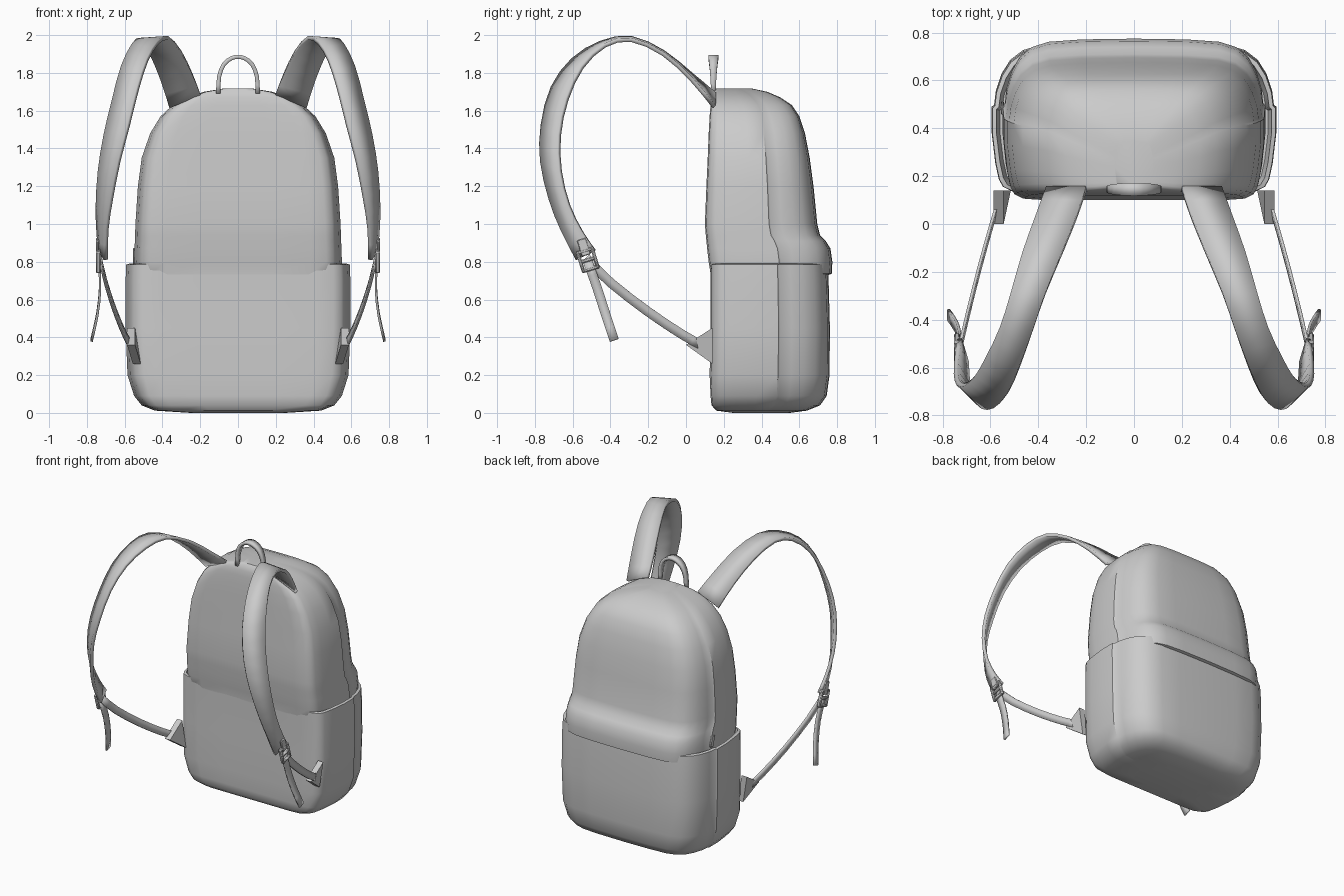
import bpy, bmesh, math
from mathutils import Vector

if "Cube" in bpy.data.objects:
    bpy.data.objects.remove(bpy.data.objects["Cube"])

grey = bpy.data.materials.new("grey fabric")
grey.diffuse_color = (0.6, 0.6, 0.6, 1)
grey.use_nodes = True
grey.node_tree.nodes["Principled BSDF"].inputs["Base Color"].default_value = grey.diffuse_color


def finish(name, bm, angle=40):
    bmesh.ops.recalc_face_normals(bm, faces=bm.faces)
    me = bpy.data.meshes.new(name)
    bm.to_mesh(me)
    bm.free()
    ob = bpy.data.objects.new(name, me)
    bpy.context.collection.objects.link(ob)
    me.materials.append(grey)
    bpy.ops.object.select_all(action='DESELECT')
    bpy.context.view_layer.objects.active = ob
    ob.select_set(True)
    bpy.ops.object.shade_smooth_by_angle(angle=math.radians(angle))
    return ob


# Half plan outline: fraction of half width, fraction of depth
OUTLINE = [(0, 0), (.35, 0), (.7, 0), (.85, .01), (.92, .04), (.95, .09), (.975, .2),
           (1, .4), (1, .57), (.983, .585), (.97, .68), (.93, .79), (.87, .88),
           (.78, .945), (.65, .98), (.4, .995), (0, 1)]


def loft(name, rows):
    """Stack plan outlines; each row is z, half width, front y, back y."""
    plan = OUTLINE + [(-u, v) for u, v in OUTLINE[-2:0:-1]]
    bm = bmesh.new()
    rings = [[bm.verts.new((u * w, f + v * (b - f), z)) for u, v in plan]
             for z, w, f, b in rows]
    n = len(plan)
    for r, s in zip(rings, rings[1:]):
        for i in range(n):
            j = (i + 1) % n
            bm.faces.new((r[i], r[j], s[j], s[i]))
    bm.faces.new(rings[0])
    bm.faces.new(rings[-1])
    return finish(name, bm)


def spline(pts, steps):
    """Catmull-Rom through the points."""
    p = [Vector(q) for q in pts]
    p = [2 * p[0] - p[1]] + p + [2 * p[-1] - p[-2]]
    out = []
    for i in range(1, len(p) - 2):
        a, b, c, d = p[i - 1:i + 3]
        for k in range(steps):
            t = k / steps
            out.append(.5 * (2 * b + (c - a) * t + (2 * a - 5 * b + 4 * c - d) * t * t
                             + (3 * b - a - 3 * c + d) * t ** 3))
    return out + [p[-2]]


def ribbon(name, edge_a, edge_b, thick, steps=2):
    """Flat band between two edge paths."""
    bm = bmesh.new()
    a = [bm.verts.new(v) for v in spline(edge_a, steps)]
    b = [bm.verts.new(v) for v in spline(edge_b, steps)]
    for i in range(len(a) - 1):
        bm.faces.new((a[i], a[i + 1], b[i + 1], b[i]))
    ob = finish(name, bm)
    m = ob.modifiers.new("thickness", 'SOLIDIFY')
    m.thickness, m.offset = thick, 0
    return ob


def webbing(name, path, width, thick):
    """Narrow band standing in the side plane."""
    p = [Vector(q) for q in path]
    a, b = [], []
    for i, q in enumerate(p):
        t = p[min(i + 1, len(p) - 1)] - p[max(i - 1, 0)]
        side = Vector((0, -t.z, t.y)).normalized() * width / 2
        a.append(q + side)
        b.append(q - side)
    return ribbon(name, a, b, thick)


def box(name, loc, size, tilt=0, bevel=.006):
    bm = bmesh.new()
    bmesh.ops.create_cube(bm, size=1)
    bmesh.ops.scale(bm, vec=size, verts=bm.verts)
    bmesh.ops.bevel(bm, geom=bm.edges[:], offset=bevel, segments=1, affect='EDGES')
    ob = finish(name, bm)
    ob.location, ob.rotation_euler = loc, (tilt, 0, 0)
    return ob


# Upper bag with the rolled flap at its lower back
loft("upper_bag", [
    (.73, .53, .13, .755), (.737, .545, .13, .772), (.80, .55, .12, .775),
    (.87, .548, .112, .765), (.91, .546, .108, .74), (.94, .545, .105, .71),
    (1.0, .543, .10, .695), (1.2, .53, .108, .675), (1.35, .51, .115, .655),
    (1.48, .465, .12, .63), (1.57, .41, .125, .60), (1.63, .345, .13, .56),
    (1.67, .275, .135, .50), (1.70, .18, .145, .43), (1.717, .08, .16, .35)])

# Wider lower bag with side pocket rims
loft("lower_bag", [
    (0, .25, .25, .55), (.012, .44, .16, .64), (.04, .51, .135, .71),
    (.09, .55, .13, .745), (.2, .585, .125, .76), (.45, .595, .13, .762),
    (.70, .595, .13, .755), (.785, .592, .13, .75), (.79, .575, .14, .735),
    (.70, .56, .15, .72)])

# Grab handle
hx = [(-.105, 1.69, .012), (-.1, 1.78, .016), (-.075, 1.845, .022), (-.035, 1.877, .026)]
hx = hx + [(0, 1.885, .027)] + [(-x, z, w) for x, z, w in hx[::-1]]
ribbon("grab_handle", [(x, .145 - w, z) for x, z, w in hx],
       [(x, .145 + w, z) for x, z, w in hx], .022)

# Zip pull tucked beside the pocket
box("zip_pull", (-.55, .485, .83), (.012, .035, .08), .3, .004)

# Shoulder strap edges
OUTER = [(.365, .15, 1.62), (.41, .03, 1.765), (.465, -.12, 1.90), (.515, -.29, 1.975),
         (.56, -.43, 1.945), (.615, -.55, 1.83), (.66, -.63, 1.66), (.705, -.67, 1.47),
         (.735, -.665, 1.28), (.745, -.62, 1.1), (.74, -.55, .96), (.73, -.48, .86)]
INNER = [(.20, .15, 1.69), (.24, .03, 1.79), (.30, -.12, 1.91), (.37, -.29, 1.985),
         (.425, -.45, 1.96), (.48, -.60, 1.87), (.53, -.71, 1.72), (.58, -.762, 1.52),
         (.63, -.765, 1.33), (.67, -.72, 1.13), (.695, -.66, .97), (.70, -.58, .81)]

for s, side in ((1, "right"), (-1, "left")):
    def flip(pts):
        return [(s * x, y, z) for x, y, z in pts]

    ribbon(side + "_shoulder_strap", flip(OUTER), flip(INNER), .022)
    webbing(side + "_lower_webbing", flip([(.73, -.53, .82), (.70, -.40, .69),
            (.65, -.2, .535), (.60, -.02, .415), (.57, .08, .36)]), .05, .012)
    webbing(side + "_webbing_tail", flip([(.735, -.52, .80), (.73, -.47, .66),
            (.745, -.425, .52), (.775, -.38, .385)]), .05, .012)
    # Triangular anchor tab on the lower corner
    bm = bmesh.new()
    tri = [[bm.verts.new((s * (x + d), y, z)) for x, y, z in
            [(.565, 0, .36), (.565, .14, .45), (.535, .14, .26)]] for d in (-.02, .022)]
    bm.faces.new(tri[0])
    bm.faces.new(tri[1])
    for i in range(3):
        j = (i + 1) % 3
        bm.faces.new((tri[0][i], tri[0][j], tri[1][j], tri[1][i]))
    finish(side + "_anchor_tab", bm)
    # Ladder buckle: two rails and three bars
    tilt, c = .3, Vector((s * .74, -.52, .81))
    up = Vector((0, -math.sin(tilt), math.cos(tilt)))
    out = Vector((0, math.cos(tilt), math.sin(tilt)))
    for k in (-1, 1):
        box(side + "_buckle_rail", c + out * .04 * k, (.025, .018, .12), tilt)
    for k in (-1, 0, 1):
        box(side + "_buckle_bar", c + up * .05 * k, (.025, .08, .02), tilt)
    box(side + "_buckle_loop", c + up * .07 + Vector((s * .004, 0, 0)),
        (.014, .05, .09), tilt, .004)
